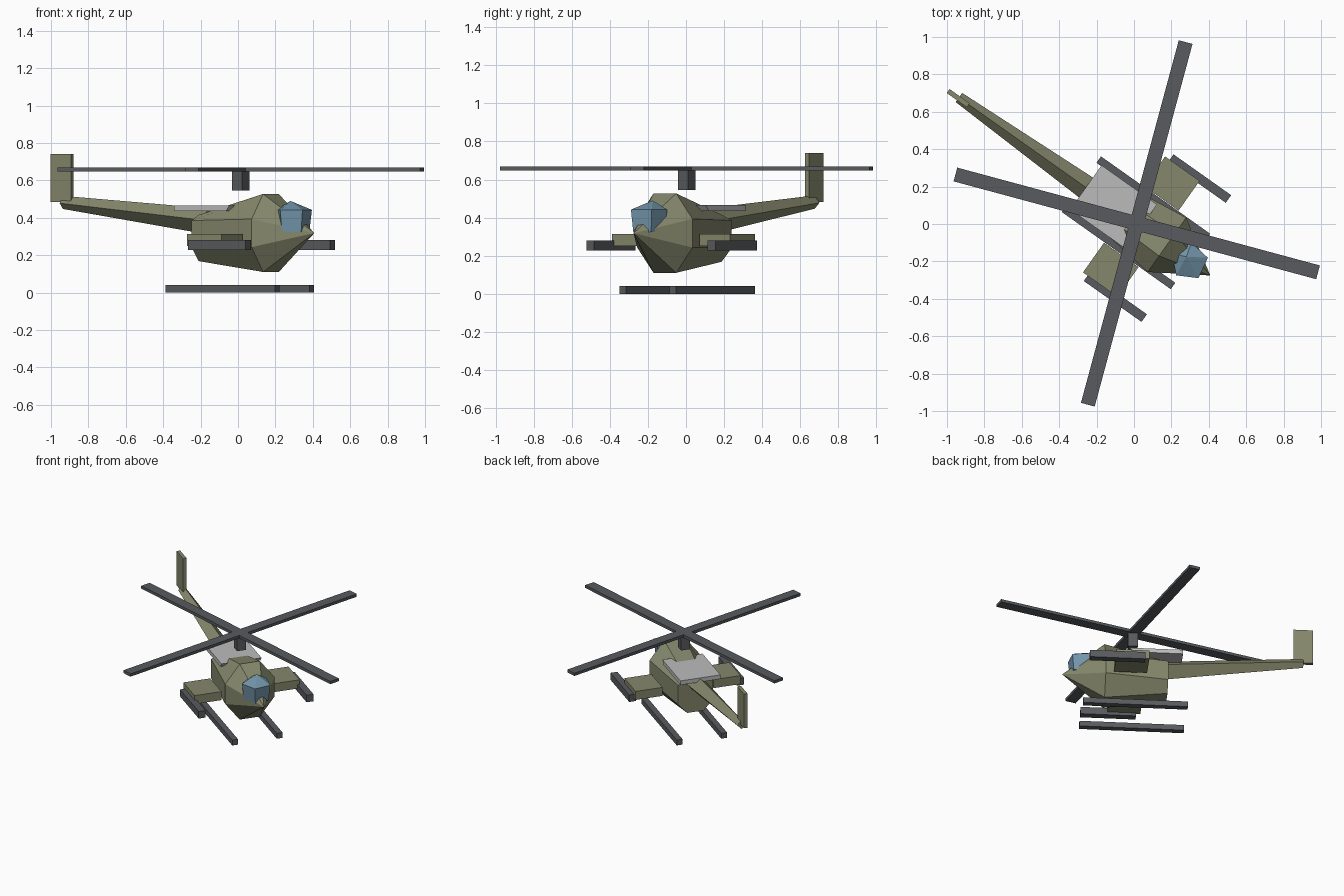
import bpy
import bmesh
import math
from mathutils import Matrix, Vector

if "Cube" in bpy.data.objects:
    bpy.data.objects.remove(bpy.data.objects["Cube"])

HEADING = math.radians(-35.3)
# local frame: +x is the nose direction, +y the left side
FRAME = Matrix.Translation((0.0064, 0.009, 0)) @ Matrix.Rotation(HEADING, 4, 'Z')


def material(name, rgb):
    m = bpy.data.materials.new(name)
    m.diffuse_color = (*rgb, 1)
    m.use_nodes = True
    m.node_tree.nodes["Principled BSDF"].inputs["Base Color"].default_value = m.diffuse_color
    return m


GREEN = material("olive_green", (0.235, 0.245, 0.15))
DARK = material("dark_grey", (0.098, 0.103, 0.112))
LIGHT = material("light_grey", (0.50, 0.50, 0.50))
BLUE = material("window_blue", (0.17, 0.30, 0.40))


def finish(name, bm, mat, frame=FRAME):
    bmesh.ops.recalc_face_normals(bm, faces=bm.faces)
    bm.transform(frame)
    me = bpy.data.meshes.new(name)
    bm.to_mesh(me)
    bm.free()
    me.materials.append(mat)
    ob = bpy.data.objects.new(name, me)
    bpy.context.collection.objects.link(ob)
    return ob


def box(name, lo, hi, mat, turn=0.0):
    """Box from corner lo to corner hi, optionally turned about the hub."""
    bm = bmesh.new()
    bmesh.ops.create_cube(bm, size=1)
    lo, hi = Vector(lo), Vector(hi)
    bm.transform(Matrix.Translation((lo + hi) / 2) @ Matrix.Diagonal((*(hi - lo), 1)))
    spin = Matrix.Translation((0.01, 0, 0)) @ Matrix.Rotation(turn, 4, 'Z') @ Matrix.Translation((-0.01, 0, 0))
    bm.transform(spin)
    return finish(name, bm, mat)


def loft(name, rings, mat, frame=FRAME):
    """Skin a list of rings; a ring of one point closes as a tip."""
    bm = bmesh.new()
    vr = [[bm.verts.new(p) for p in r] for r in rings]
    for a, b in zip(vr, vr[1:]):
        n = max(len(a), len(b))
        for i in range(n):
            j = (i + 1) % n
            if len(a) == 1:
                bm.faces.new((a[0], b[i], b[j]))
            elif len(b) == 1:
                bm.faces.new((a[i], b[0], a[j]))
            else:
                bm.faces.new((a[i], b[i], b[j], a[j]))
    for r in (vr[0], vr[-1]):
        if len(r) > 2:
            bm.faces.new(r)
    return finish(name, bm, mat, frame)


def hull_ring(u, w_in, w_out, z):
    """Eight-sided hull section; z lists bottom, low side, high side, top."""
    right = [(u, -w_in, z[0]), (u, -w_out, z[1]), (u, -w_out, z[2]), (u, -w_in, z[3])]
    return right + [(u, -p[1], p[2]) for p in reversed(right)]


def diamond(u, w, z_low, z_mid, z_top):
    return [(u, 0, z_low), (u, -w, z_mid), (u, 0, z_top), (u, w, z_mid)]


# fuselage with pointed nose
loft("fuselage", [
    hull_ring(-0.223, 0.06, 0.125, (0.168, 0.24, 0.385, 0.415)),
    hull_ring(0.208, 0.073, 0.178, (0.11, 0.243, 0.393, 0.527)),
    [(0.492, 0, 0.318)],
], GREEN)

# tail boom and fin
loft("tail_boom", [
    diamond(-1.155, 0.03, 0.447, 0.478, 0.517),
    diamond(-0.20, 0.07, 0.31, 0.388, 0.45),
], GREEN)
box("tail_fin", (-1.222, -0.018, 0.483), (-1.09, 0.008, 0.74), GREEN)

# five-sided canopy with an off-centre apex
def pent(r, z):
    return [(0.295 + r * math.cos(a), -0.2 + r * math.sin(a), z)
            for a in (math.radians(11 + 72 * k) for k in range(5))]


loft("canopy", [pent(0.088, 0.325), pent(0.102, 0.442), [(0.28, -0.175, 0.49)]],
     BLUE, Matrix.Identity(4))

# engine deck plate with a raked front edge
loft("engine_deck", [
    [(-0.323, -0.145, z), (front, -0.145, z), (front, 0.145, z), (-0.323, 0.145, z)]
    for z, front in ((0.435, 0.015), (0.466, 0.04))
], LIGHT)

# stub wings, weapon pods and skids on both sides
for side, s in (("left", 1), ("right", -1)):
    def pair(name, u0, u1, v0, v1, z0, z1, mat):
        a, b = sorted((s * v0, s * v1))
        box(f"{side}_{name}", (u0, a, z0), (u1, b, z1), mat)

    pair("stub_wing", -0.073, 0.153, 0.185, 0.38, 0.25, 0.314, GREEN)
    pair("pod", -0.043, 0.335, 0.365, 0.415, 0.227, 0.28, DARK)
    pair("skid", -0.353, 0.362, 0.14, 0.182, 0.0, 0.04, DARK)

# rotor mast and two crossed blades
box("rotor_mast", (-0.023, -0.033, 0.545), (0.043, 0.033, 0.648), DARK)
for k in range(2):
    box(f"rotor_blade_{k + 1}", (0.01 - 1.004, -0.038, 0.648), (0.01 + 1.004, 0.038, 0.669),
        DARK, math.radians(20.2 + 90 * k))
